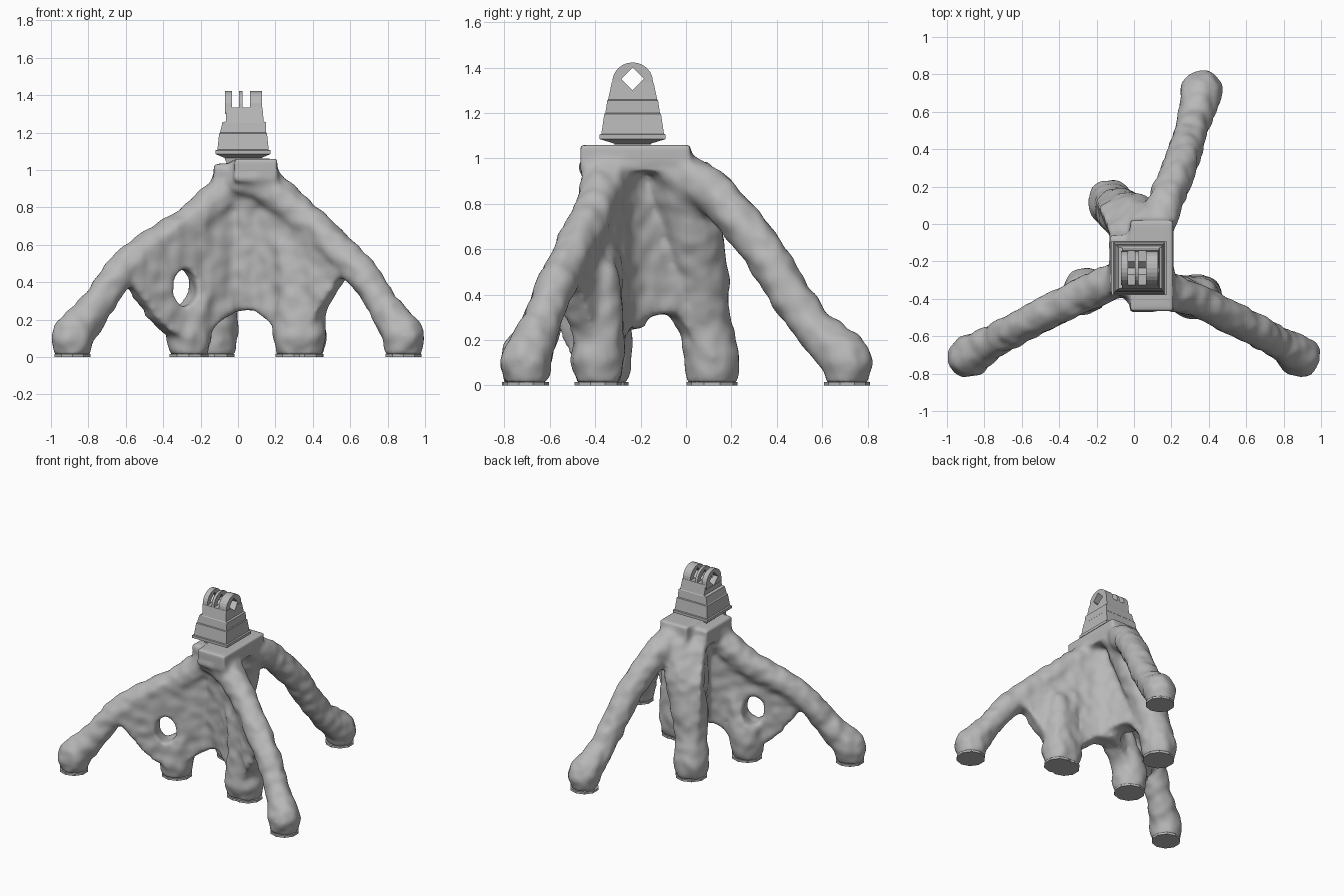
import bpy, bmesh, math
from mathutils import Vector, Matrix, noise

cube = bpy.data.objects.get("Cube")
if cube:
    bpy.data.objects.remove(cube, do_unlink=True)

grey = bpy.data.materials.new("light grey")
grey.use_nodes = True
grey.diffuse_color = (0.48, 0.48, 0.48, 1)
grey.node_tree.nodes["Principled BSDF"].inputs["Base Color"].default_value = grey.diffuse_color


def add_object(name, bm):
    bmesh.ops.recalc_face_normals(bm, faces=bm.faces)
    mesh = bpy.data.meshes.new(name)
    bm.to_mesh(mesh)
    bm.free()
    mesh.materials.append(grey)
    obj = bpy.data.objects.new(name, mesh)
    bpy.context.collection.objects.link(obj)
    return obj


def bake(obj):
    """Replace the mesh by its modified result."""
    deps = bpy.context.evaluated_depsgraph_get()
    mesh = bpy.data.meshes.new_from_object(obj.evaluated_get(deps))
    obj.modifiers.clear()
    obj.data = mesh


def limb(bm, points):
    """Chain of tapered, round-ended segments; each point is x, y, z, radius."""
    for x, y, z, r in points:
        bmesh.ops.create_icosphere(bm, subdivisions=2, radius=r,
                                   matrix=Matrix.Translation((x, y, z)))
    for a, b in zip(points, points[1:]):
        pa, pb = Vector(a[:3]), Vector(b[:3])
        axis = pb - pa
        turn = axis.to_track_quat('Z', 'Y').to_matrix().to_4x4()
        bmesh.ops.create_cone(bm, cap_ends=True, segments=16, radius1=a[3], radius2=b[3],
                              depth=axis.length,
                              matrix=Matrix.Translation((pa + pb) / 2) @ turn)


def extrude(bm, points, vec):
    face = bm.faces.new([bm.verts.new(p) for p in points])
    top = bmesh.ops.extrude_face_region(bm, geom=[face])["geom"]
    bmesh.ops.translate(bm, vec=vec, verts=[v for v in top if isinstance(v, bmesh.types.BMVert)])


def fin(bm, base, along, thick, profile):
    """Upright web whose profile is (distance, height) along a plan direction."""
    base, along = Vector(base), Vector(along)
    side = Vector((-along.y, along.x, 0)).normalized() * thick
    extrude(bm, [base + along * t + Vector((0, 0, z)) - side / 2 for t, z in profile], side)


def box(bm, x0, x1, y0, y1, z0, z1):
    m = Matrix.Translation(((x0 + x1) / 2, (y0 + y1) / 2, (z0 + z1) / 2))
    bmesh.ops.create_cube(bm, size=1, matrix=m @ Matrix.Diagonal((x1 - x0, y1 - y0, z1 - z0, 1)))


# Feet: centre and radius of each blunt end
feet = {"right_leg": (-0.885, -0.71, .115), "left_leg": (0.885, -0.705, .115),
        "back_leg": (0.36, 0.71, .115), "right_inner": (-0.262, -0.362, .124),
        "left_inner": (0.3, -0.388, .118), "left_inner_side": (0.355, -0.388, .118),
        "back_inner": (-0.125, 0.115, .128)}

# Upper limbs, each running down to its foot
limbs = {
    "left_leg": [(0.02, -0.34, 0.94, .1), (0.14, -0.35, 0.92, .105), (0.32, -0.4, 0.78, .09),
                 (0.5, -0.49, 0.605, .09), (0.67, -0.575, 0.44, .09), (0.78, -0.64, 0.27, .085)],
    "right_leg": [(-0.04, -0.28, 0.9, .1), (-0.28, -0.38, 0.7, .095), (-0.5, -0.49, 0.57, .09),
                  (-0.645, -0.57, 0.44, .09), (-0.745, -0.625, 0.29, .088)],
    "back_leg": [(0.11, -0.06, 0.95, .1), (0.17, 0.12, 0.86, .095), (0.25, 0.32, 0.625, .095),
                 (0.29, 0.445, 0.42, .092), (0.325, 0.555, 0.26, .092)],
    "back_inner": [(0.07, -0.03, 0.88, .12), (0, 0.03, 0.7, .135), (-0.07, 0.06, 0.47, .13),
                   (-0.11, 0.09, 0.27, .11)],
    "left_inner": [(0.26, -0.37, 0.58, .085), (0.31, -0.38, 0.34, .105)],
    "left_inner_side": [(0.36, -0.38, 0.5, .085), (0.36, -0.375, 0.34, .1)],
    "right_inner": [(-0.18, -0.345, 0.44, .08), (-0.26, -0.355, 0.18, .12)],
}

# Hub, legs, inner columns and webs, fused into one body
bm = bmesh.new()
box(bm, -0.02, 0.21, -0.465, 0.02, 0.94, 1.06)
box(bm, -0.13, 0.02, -0.38, -0.06, 0.9, 1.035)
for name, points in limbs.items():
    x, y, r = feet[name]
    limb(bm, points + [(x, y, 0.115, r), (x, y, 0.07, r * 0.95)])
limb(bm, [(0.05, -0.28, 0.9, .1), (0.04, -0.27, 0.34, .08)])
fin(bm, (0.03, -0.25, 0), (1, -0.5, 0), 0.13,
    [(-.05, 1), (.15, 1), (.47, .62), (.56, .47), (.5, .37), (.44, .28), (.4, .2), (.17, .17), (.08, .25), (-.05, .25)])
fin(bm, (0.03, -0.25, 0), (-1, -0.5, 0), 0.13,
    [(-.05, 1), (.15, .9), (.55, .58), (.63, .43), (.59, .35), (.5, .22), (.4, .12), (.18, .16), (.08, .24), (-.05, .25)])
fin(bm, (0.03, -0.22, 0), (-0.45, 1, 0), 0.15,
    [(-.05, 1), (.2, .95), (.34, .7), (.37, .45), (.36, .15), (.25, .17), (.16, .31), (.06, .31), (-.05, .25)])
body = add_object("tripod_body", bm)

# Oval opening through the web of one leg
bm = bmesh.new()
bmesh.ops.create_cone(bm, cap_ends=True, segments=24, radius1=1, radius2=1, depth=1,
                      matrix=Matrix.Translation((-0.3, -0.41, 0.37))
                      @ Matrix.Rotation(math.radians(20), 4, 'Z')
                      @ Matrix.Diagonal((0.07, 0.6, 0.1, 1)) @ Matrix.Rotation(math.pi / 2, 4, 'X'))
cutter = add_object("web_opening_cutter", bm)
cutter.hide_render = True

mod = body.modifiers.new("fuse", 'REMESH')
mod.mode, mod.voxel_size = 'VOXEL', 0.016
mod = body.modifiers.new("opening", 'BOOLEAN')
mod.operation, mod.object, mod.solver = 'DIFFERENCE', cutter, 'EXACT'
mod = body.modifiers.new("refuse", 'REMESH')
mod.mode, mod.voxel_size = 'VOXEL', 0.016
mod = body.modifiers.new("soften", 'SMOOTH')
mod.factor, mod.iterations = 0.5, 6
bake(body)
bpy.data.objects.remove(cutter, do_unlink=True)

# Lumpy surface and flat undersides
bm = bmesh.new()
bm.from_mesh(body.data)
bm.normal_update()
moves = [v.normal * 0.01 * noise.noise(v.co * 14) for v in bm.verts]
for v, move in zip(bm.verts, moves):
    if v.co.z < 0.98:
        v.co += move
    v.co.z = max(v.co.z, 0.015)
for f in bm.faces:
    f.smooth = True
bm.to_mesh(body.data)
bm.free()

# Thin sole plates
for name, (x, y, r) in feet.items():
    bm = bmesh.new()
    bmesh.ops.create_cone(bm, cap_ends=True, segments=10, radius1=r * 0.88, radius2=r * 0.88,
                          depth=0.016, matrix=Matrix.Translation((x, y, 0.008)))
    add_object(name + "_sole", bm)

# Stepped square head: height, half width, half depth, x shift
HX, HY = 0.027, -0.235
steps = [(1.03, .085, .075, 0), (1.065, .1, .08, 0), (1.085, .147, .145, 0), (1.105, .147, .145, 0),
         (1.108, .137, .138, 0), (1.195, .128, .125, 0), (1.2, .123, .12, 0), (1.255, .116, .112, .006),
         (1.26, .1, .108, .01), (1.335, .098, .092, .006)]
bm = bmesh.new()
rings = []
for z, w, d, s in steps:
    rings.append([bm.verts.new((HX + s + w * sx, HY + d * sy, z))
                  for sx, sy in ((-1, -1), (1, -1), (1, 1), (-1, 1))])
for a, b in zip(rings, rings[1:]):
    for i in range(4):
        j = (i + 1) % 4
        bm.faces.new((a[i], a[j], b[j], b[i]))
bm.faces.new(rings[0][::-1])
bm.faces.new(rings[-1])
parts = [add_object("head_block", bm)]

# Rounded mounting fingers
arc = [(HY + 0.09 * math.cos(a), 1.335 + 0.088 * math.sin(a))
       for a in (math.pi * i / 12 for i in range(13))]
outline = [(HY + 0.09, 1.3)] + arc + [(HY - 0.09, 1.3)]
for name, x0, x1 in (("right_finger", -.07, -.032), ("middle_finger", .005, .025), ("left_finger", .065, .128)):
    bm = bmesh.new()
    extrude(bm, [(x0, y, z) for y, z in outline], (x1 - x0, 0, 0))
    parts.append(add_object(name, bm))

# Diamond pin hole through fingers and head
bm = bmesh.new()
bmesh.ops.create_cone(bm, cap_ends=True, segments=4, radius1=0.05, radius2=0.05, depth=0.6,
                      matrix=Matrix.Translation((HX, HY, 1.35)) @ Matrix.Rotation(math.pi / 2, 4, 'Y'))
cutter = add_object("pin_hole_cutter", bm)
cutter.hide_render = True
for part in parts:
    mod = part.modifiers.new("pin_hole", 'BOOLEAN')
    mod.operation, mod.object, mod.solver = 'DIFFERENCE', cutter, 'EXACT'
    bake(part)
bpy.data.objects.remove(cutter, do_unlink=True)
